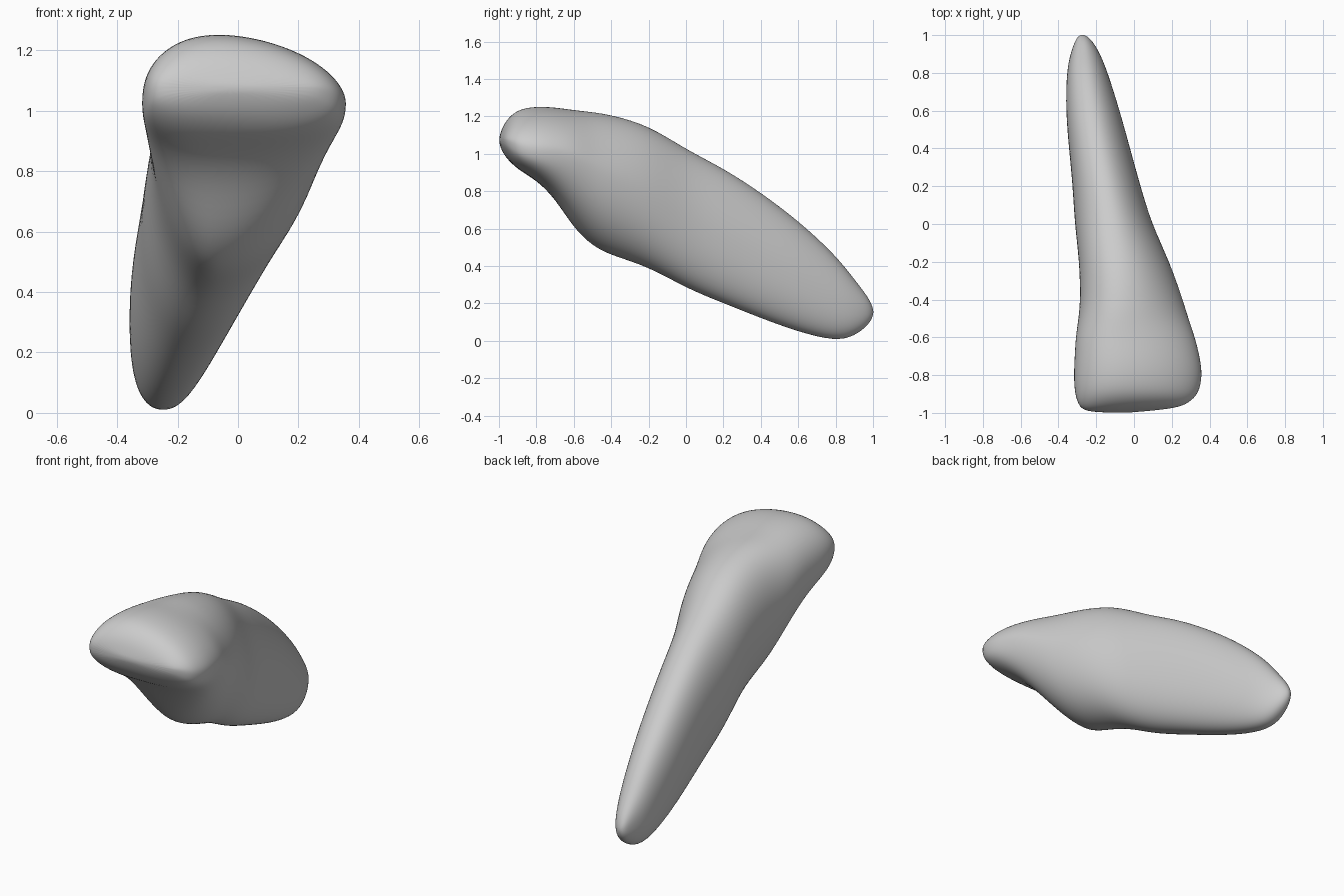
import bpy
import bmesh
from math import cos, sin, tau

SEGMENTS = 32

# Cross-sections from the biting edge to the root tip:
# y, left x, right x, bottom z, top z, height share of widest line, lower roundness
SECTIONS = [
    (-.995, -.24, .23, 1.03, 1.12, .5, .8),
    (-.97, -.29, .29, .98, 1.18, .45, .7),
    (-.9, -.315, .345, .915, 1.24, .4, .7),
    (-.8, -.32, .365, .86, 1.255, .42, .75),
    (-.7, -.315, .35, .76, 1.25, .52, .9),
    (-.6, -.31, .325, .6, 1.235, .62, 1.1),
    (-.5, -.295, .29, .505, 1.225, .6, 1.1),
    (-.4, -.285, .26, .455, 1.21, .56, 1.05),
    (-.2, -.29, .19, .395, 1.155, .53, 1),
    (0, -.315, .095, .28, 1.025, .5, .95),
    (.2, -.325, .035, .2, .925, .5, .9),
    (.4, -.345, -.02, .12, .795, .5, .9),
    (.6, -.362, -.075, .047, .645, .5, .9),
    (.8, -.358, -.138, -.003, .46, .48, .9),
    (.9, -.338, -.178, .025, .33, .48, .9),
    (.97, -.312, -.22, .08, .24, .5, .9),
    (.995, -.295, -.25, .12, .19, .5, 1),
]


def signed_power(value, power):
    return abs(value) ** power * (1 if value >= 0 else -1)


def add_ring(bm, y, left, right, bottom, top, share, lower):
    """One closed rounded section, with its crest leaning to the fuller side."""
    ring = []
    front = min(1, max(0, -y * 2))
    center = left + (right - left) * (.5 - .12 * front)
    middle = bottom + (top - bottom) * share
    for i in range(SEGMENTS):
        c, s = cos(tau * i / SEGMENTS), sin(tau * i / SEGMENTS)
        upper = 1 + .12 * front if c > 0 else .9
        power = upper if s > 0 else lower
        side = right - center if c > 0 else center - left
        rise = top - middle if s > 0 else middle - bottom
        x = center + side * signed_power(c, power)
        z = middle + rise * signed_power(s, power)
        # The biting edge is slightly slanted across its width
        slant = .045 * (x + .22) if y < -.95 else 0
        ring.append(bm.verts.new((x, y + slant, z)))
    return ring


# Ivory-like grey surface
material = bpy.data.materials.new("plain_grey")
material.use_nodes = True
grey = (.6, .6, .6, 1)
material.diffuse_color = grey
material.node_tree.nodes["Principled BSDF"].inputs["Base Color"].default_value = grey

cube = bpy.data.objects.get("Cube")
if cube:
    bpy.data.objects.remove(cube, do_unlink=True)

# Tooth body: crown and root lofted as one skin
bm = bmesh.new()
rings = [add_ring(bm, *section) for section in SECTIONS]
for a, b in zip(rings, rings[1:]):
    for i in range(SEGMENTS):
        j = (i + 1) % SEGMENTS
        bm.faces.new((a[i], a[j], b[j], b[i]))

# Rounded closing fans at both ends
for ring, y in ((rings[0], -1.0), (rings[-1], 1.003)):
    total = sum((v.co for v in ring), ring[0].co * 0) / SEGMENTS
    total.y = y
    tip = bm.verts.new(total)
    for i in range(SEGMENTS):
        bm.faces.new((ring[i], ring[(i + 1) % SEGMENTS], tip))
bmesh.ops.recalc_face_normals(bm, faces=bm.faces[:])

mesh = bpy.data.meshes.new("tooth")
bm.to_mesh(mesh)
bm.free()
mesh.materials.append(material)
tooth = bpy.data.objects.new("tooth", mesh)
bpy.context.collection.objects.link(tooth)

# Smooth, organic surface
mesh.shade_smooth()
subdivision = tooth.modifiers.new("rounding", "SUBSURF")
subdivision.levels = subdivision.render_levels = 2
